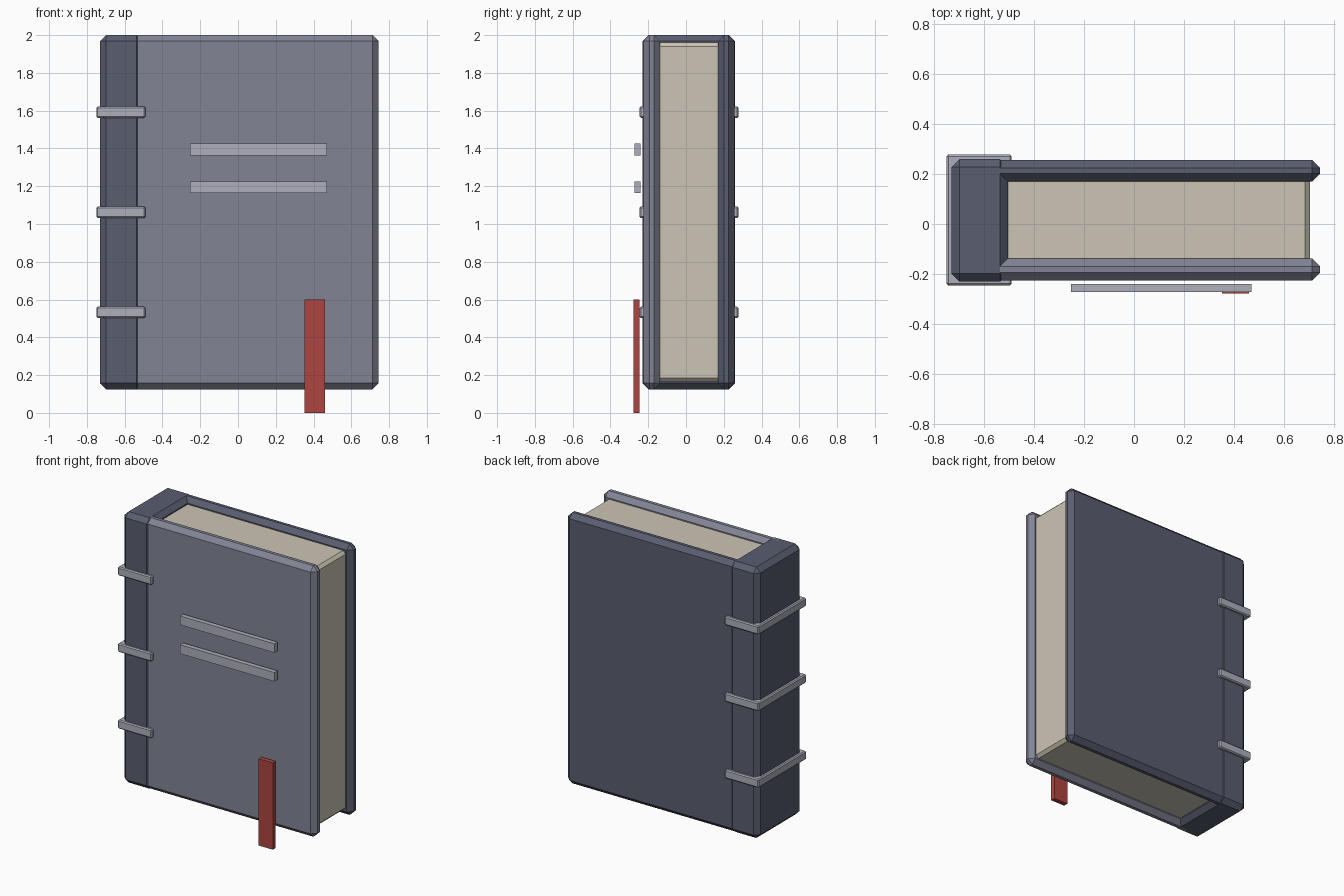
import bpy
import bmesh
from mathutils import Vector

cube = bpy.data.objects.get("Cube")
if cube:
    bpy.data.objects.remove(cube, do_unlink=True)


def material(name, rgb):
    m = bpy.data.materials.new(name)
    m.use_nodes = True
    m.diffuse_color = (*rgb, 1)
    m.node_tree.nodes["Principled BSDF"].inputs["Base Color"].default_value = (*rgb, 1)
    return m


dark_navy = material("dark navy", (0.10, 0.11, 0.16))
slate = material("slate", (0.22, 0.23, 0.30))
paper = material("paper", (0.60, 0.56, 0.46))
metal = material("pale metal", (0.42, 0.43, 0.50))
red = material("ribbon red", (0.42, 0.06, 0.05))


def block(name, x, y, z, mat, chamfer=0):
    """Flat-shaded box spanning the given ranges, with chamfered edges."""
    bm = bmesh.new()
    bmesh.ops.create_cube(bm, size=1)
    spans = (x, y, z)
    for v in bm.verts:
        v.co = Vector([(a + b) / 2 + c * (b - a) for (a, b), c in zip(spans, v.co)])
    if chamfer:
        bmesh.ops.bevel(bm, geom=bm.edges[:], offset=chamfer, segments=1,
                        affect='EDGES', profile=0.5)
    mesh = bpy.data.meshes.new(name)
    bm.to_mesh(mesh)
    bm.free()
    mesh.materials.append(mat)
    obj = bpy.data.objects.new(name, mesh)
    bpy.context.collection.objects.link(obj)
    return obj


# Binding: spine with two covers set into it
height = (0.125, 2.0)
block("spine", (-0.73, -0.505), (-0.231, 0.26), height, dark_navy, 0.032)
block("front_cover", (-0.62, 0.745), (-0.226, -0.138), height, slate, 0.032)
block("back_cover", (-0.62, 0.745), (0.17, 0.256), height, dark_navy, 0.032)

# Page block
block("pages", (-0.6, 0.705), (-0.16, 0.192), (0.165, 1.96), paper, 0.02)

# Raised bands around the spine
for i, z in enumerate((0.532, 1.062, 1.592)):
    block(f"spine_band_{i + 1}", (-0.75, -0.49), (-0.246, 0.278),
          (z - 0.03, z + 0.03), metal, 0.007)

# Title bars on the front
for i, z in enumerate((1.195, 1.394)):
    block(f"title_bar_{i + 1}", (-0.253, 0.47), (-0.273, -0.24),
          (z - 0.031, z + 0.031), metal)

# Bookmark ribbon hanging below the cover
block("bookmark_ribbon", (0.353, 0.461), (-0.278, -0.246), (0, 0.6), red)
